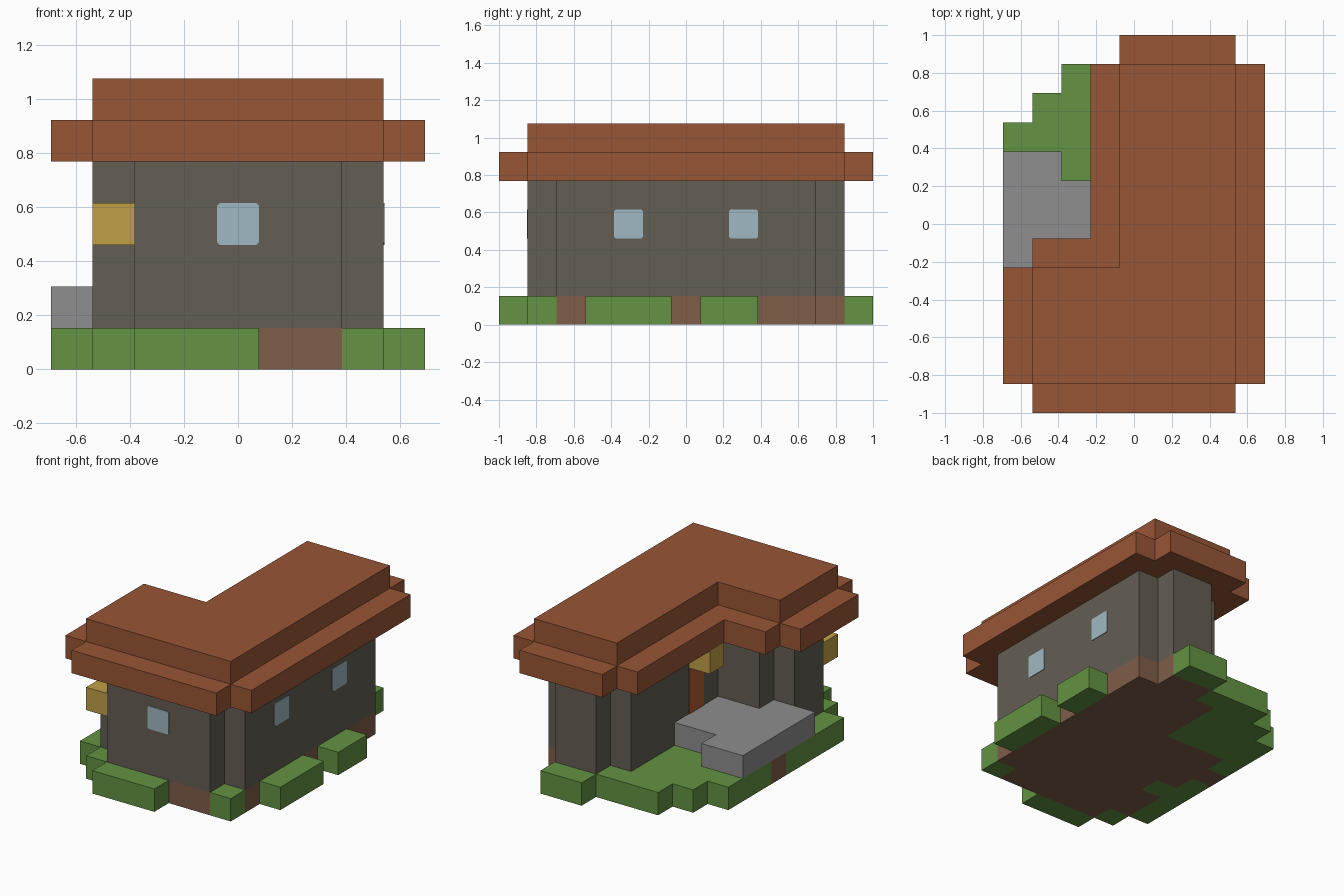
import bpy
import bmesh
import math

cube = bpy.data.objects.get("Cube")
if cube:
    bpy.data.objects.remove(cube, do_unlink=True)

U = 2 / 13            # edge of one block
NX, NY = 9, 13        # blocks across and deep


def material(name, rgb):
    lin = [((c / 255 + 0.055) / 1.055) ** 2.4 for c in rgb] + [1]
    m = bpy.data.materials.new(name)
    m.use_nodes = True
    m.diffuse_color = lin
    m.node_tree.nodes["Principled BSDF"].inputs["Base Color"].default_value = lin
    return m


ROOF = material("terracotta", (152, 86, 54))
WALL = material("grey_brown_stone", (100, 94, 83))
GRASS = material("grass_green", (99, 147, 66))
DIRT = material("dirt_brown", (128, 93, 72))
SLAB = material("pale_grey_stone", (142, 142, 142))
GOLD = material("lantern_gold", (193, 160, 71))
GLASS = material("window_blue", (159, 185, 194))
WOOD = material("door_orange_brown", (176, 94, 50))


def rect(i0, i1, j0, j1):
    """Block cells from column i0 to i1 and row j0 to j1, inclusive."""
    return {(i, j) for i in range(i0, i1 + 1) for j in range(j0, j1 + 1)}


def finish(name, bm, mat):
    bmesh.ops.recalc_face_normals(bm, faces=bm.faces)
    me = bpy.data.meshes.new(name)
    bm.to_mesh(me)
    bm.free()
    me.materials.append(mat)
    ob = bpy.data.objects.new(name, me)
    bpy.context.collection.objects.link(ob)
    return ob


def blocks(name, cells, k0, k1, mat):
    """Flat-sided solid standing on a set of cells, between two block levels."""
    bm = bmesh.new()

    def quad(corners):
        bm.faces.new([bm.verts.new(((i - NX / 2) * U, (j - NY / 2) * U, k * U))
                      for i, j, k in corners])

    for i, j in sorted(cells):
        ring = [(i, j), (i + 1, j), (i + 1, j + 1), (i, j + 1)]
        neighbours = [(i, j - 1), (i + 1, j), (i, j + 1), (i - 1, j)]
        for k in (k0, k1):
            quad([(*p, k) for p in ring])
        for n, near in enumerate(neighbours):
            if near not in cells:
                a, b = ring[n], ring[(n + 1) % 4]
                quad([(*a, k0), (*b, k0), (*b, k1), (*a, k1)])
    bmesh.ops.remove_doubles(bm, verts=bm.verts, dist=U / 100)
    bmesh.ops.recalc_face_normals(bm, faces=bm.faces)
    bmesh.ops.dissolve_limit(bm, angle_limit=math.radians(1),
                             verts=bm.verts, edges=bm.edges)
    return finish(name, bm, mat)


def plate(name, loc, width, height, turn, mat, clip=0.008, thick=0.004):
    """Thin upright panel with clipped corners, facing -y before turning."""
    w, h = width / 2, height / 2
    outline = []
    for sx, sz in ((1, 1), (-1, 1), (-1, -1), (1, -1)):
        pair = [(sx * w, sz * (h - clip)), (sx * (w - clip), sz * h)]
        outline += pair if sx == sz else pair[::-1]
    bm = bmesh.new()
    face = bm.faces.new([bm.verts.new((x, 0, z)) for x, z in outline])
    out = bmesh.ops.extrude_face_region(bm, geom=[face])
    verts = [v for v in out["geom"] if isinstance(v, bmesh.types.BMVert)]
    bmesh.ops.translate(bm, verts=verts, vec=(0, -thick, 0))
    ob = finish(name, bm, mat)
    ob.location = loc
    ob.rotation_euler.z = math.radians(turn)
    return ob


# House footprint: an L of two wings with notched corners
wing_front = rect(1, 7, 1, 4)
wing_back = rect(4, 7, 5, 11)
house = wing_front | wing_back
notches = {(1, 1), (7, 1), (1, 4), (4, 11), (7, 11)}
walls = house - notches

# Ground: dirt under the house and path, grass around it
dirt = walls | rect(1, 3, 5, 7) | {(0, 6)}
lawn = (rect(0, 0, 2, 9) | rect(1, 1, 1, 10) | rect(2, 4, 0, 11)
        | rect(5, 6, 12, 12) | rect(8, 8, 3, 5) | rect(8, 8, 7, 8) | {(7, 1)})
blocks("dirt_base", dirt, 0, 1, DIRT)
blocks("grass_lawn", lawn - dirt, 0, 1, GRASS)

# Stone terrace in the inner corner
blocks("stone_terrace", rect(0, 1, 4, 8) | rect(2, 3, 5, 7), 1, 2, SLAB)

# Walls and stepped roof; the eaves are the house grown by one block
blocks("house_walls", walls, 1, 5, WALL)
eaves = set(house)
for i, j in house:
    eaves |= {(i + 1, j), (i - 1, j), (i, j + 1), (i, j - 1)}
blocks("roof_eaves", eaves, 5, 6, ROOF)
blocks("roof_top", house, 6, 7, ROOF)

# Lanterns
blocks("front_lantern", {(1, 1)}, 3, 4, GOLD)
blocks("door_lantern", {(3, 6)}, 4, 5, GOLD)

# Windows and door
zc = 3.5 * U
plate("front_window", (0, -5.5 * U, zc), U, U, 0, GLASS)
for side, label in ((-1, "front"), (1, "back")):
    plate("side_window_" + label, (3.5 * U, side * 2 * U, zc), U, U, 90, GLASS)
plate("door", (-U / 2, 0, 2.5 * U), U, 3 * U, -90, WOOD, clip=0.001)
